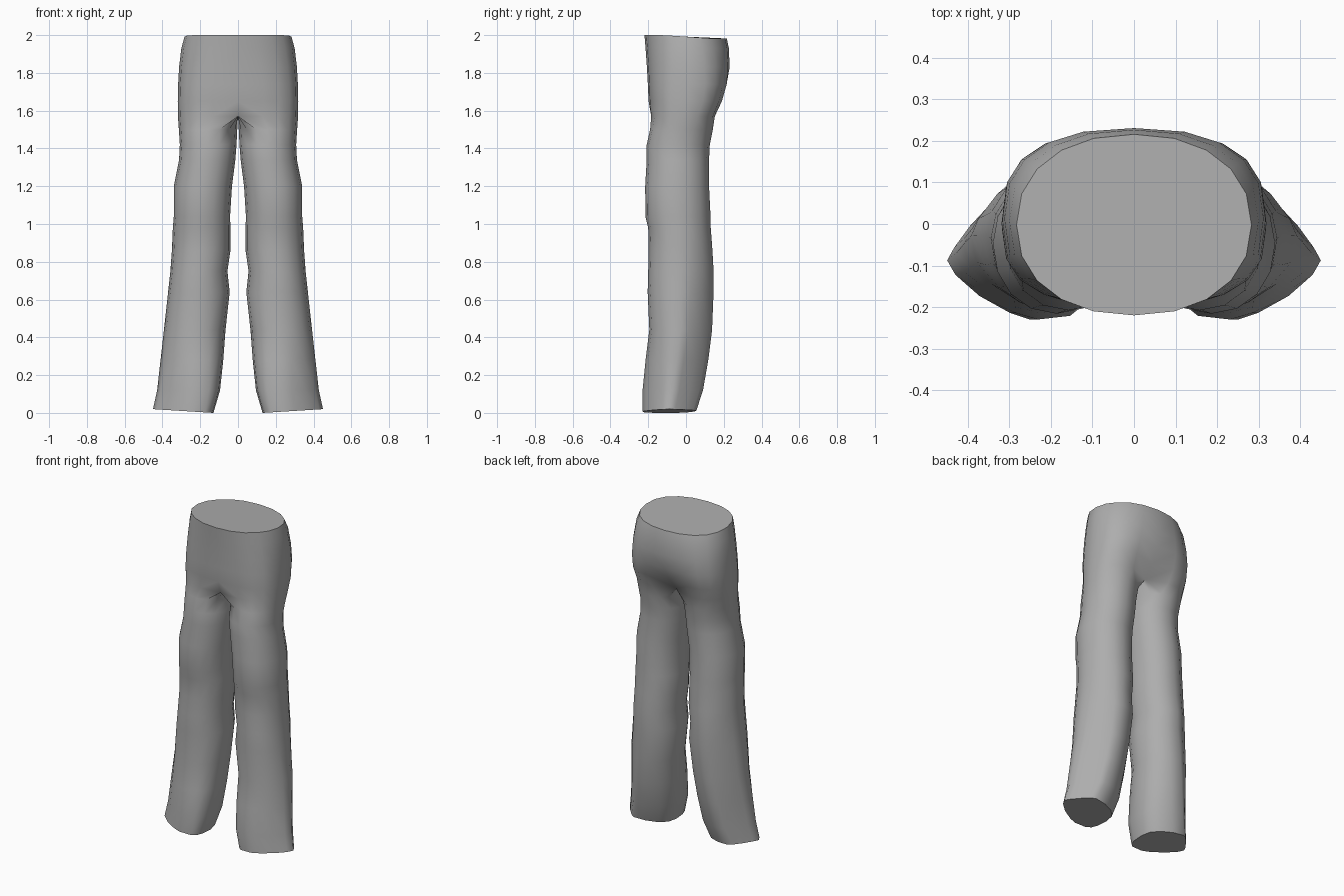
import bpy, bmesh
from math import sin, cos, radians, copysign

if "Cube" in bpy.data.objects:
    bpy.data.objects.remove(bpy.data.objects["Cube"])

# Hip sections: z, half width, front y, back y, roundness, front cleft, back cleft
HIPS = [
    (2.00, 0.283, -0.220, 0.216, 2.2, 0.00, 0.00),
    (1.93, 0.300, -0.214, 0.227, 2.3, 0.00, 0.00),
    (1.83, 0.312, -0.207, 0.231, 2.5, 0.00, 0.00),
    (1.74, 0.317, -0.202, 0.225, 2.7, 0.00, 0.01),
    (1.65, 0.319, -0.198, 0.203, 2.8, 0.00, 0.04),
    (1.57, 0.318, -0.194, 0.170, 2.6, 0.02, 0.07),
]
# Leg sections: z, inner x, outer x, front y, back y
LEGS = [
    (1.50, 0.004, 0.313, -0.190, 0.142),
    (1.42, 0.008, 0.308, -0.208, 0.126),
    (1.34, 0.014, 0.312, -0.208, 0.122),
    (1.20, 0.032, 0.340, -0.216, 0.122),
    (1.04, 0.042, 0.340, -0.215, 0.130),
    (0.98, 0.040, 0.345, -0.200, 0.131),
    (0.86, 0.040, 0.350, -0.198, 0.140),
    (0.75, 0.056, 0.358, -0.200, 0.146),
    (0.64, 0.044, 0.370, -0.203, 0.146),
    (0.44, 0.066, 0.392, -0.194, 0.138),
    (0.28, 0.078, 0.410, -0.214, 0.118),
    (0.12, 0.095, 0.428, -0.230, 0.090),
    (0.01, 0.130, 0.450, -0.230, 0.055),
]


def clamp(v):
    return min(1, max(0, v))


def power(v, e):
    return copysign(abs(v) ** (2 / e), v)


def hip_ring(z, w, yf, yb, e, cf, cb):
    """Half ring from front centre round the side to back centre."""
    pts = []
    for i in range(11):
        a = radians(-90 + 18 * i)
        x = w * power(cos(a), e) if 0 < i < 10 else 0.0
        y = (yf + yb) / 2 + (yb - yf) / 2 * power(sin(a), e)
        y += cf * {0: 1, 1: 0.15}.get(i, 0) - cb * {10: 1, 9: 0.15}.get(i, 0)
        dip = 0.018 * clamp((y + 0.12) / 0.26) if z > 1.99 else 0
        pts.append((x, y, z - dip))
    return pts


def leg_ring(z, xi, xo, yf, yb):
    """Closed ring; turns from round to a pointed outer corner at the hem."""
    t = clamp((0.5 - z) / 0.5)
    cx, cy = (xi + xo) / 2, (yf + yb) / 2
    pts = []
    for i in range(16):
        a = radians(-112.5 + 22.5 * i)
        c, s = cos(a), sin(a)
        if c < 0:
            e = 2.1 + (0.9 if s < 0 else 0.1) * t
        elif s > 0:
            e = 2.0 - 0.75 * clamp((1.1 - z) / 0.8)
        else:
            e = 2.1 - 0.75 * t
        y = cy + (yb - yf) / 2 * power(s, e)
        x = cx + (xo - xi) / 2 * power(c, e) + 0.04 * t * s * (1 - c * c)
        lift = 0.02 * (x - xi) / (xo - xi) - 0.01 if z < 0.05 else 0
        pts.append((x, y, max(0, z + lift)))
    return pts


bm = bmesh.new()

# Seat and waist, half of it
hips = [[bm.verts.new(p) for p in hip_ring(*h)] for h in HIPS]
for a, b in zip(hips, hips[1:]):
    for i in range(10):
        bm.faces.new((a[i], b[i], b[i + 1], a[i + 1]))
bm.faces.new(hips[0])

# Crotch seam joins front centre to back centre
front, back = hips[-1][0].co, hips[-1][10].co
seam = [bm.verts.new(back.lerp(front, k / 6)) for k in range(1, 6)]

# Leg
rings = [hips[-1] + seam] + [[bm.verts.new(p) for p in leg_ring(*r)] for r in LEGS]
for a, b in zip(rings, rings[1:]):
    for i in range(16):
        j = (i + 1) % 16
        bm.faces.new((a[i], b[i], b[j], a[j]))
bm.faces.new(rings[-1])

mesh = bpy.data.meshes.new("trousers")
bm.to_mesh(mesh)
bm.free()
trousers = bpy.data.objects.new("trousers", mesh)
bpy.context.collection.objects.link(trousers)

# Dark grey cloth
cloth = bpy.data.materials.new("grey cloth")
cloth.diffuse_color = (0.42, 0.42, 0.42, 1)
cloth.use_nodes = True
cloth.node_tree.nodes["Principled BSDF"].inputs["Base Color"].default_value = cloth.diffuse_color
mesh.materials.append(cloth)

# Other half by mirroring
mirror = trousers.modifiers.new("mirror", "MIRROR")
mirror.use_axis[0] = True
mirror.merge_threshold = 0.0005
bpy.context.view_layer.objects.active = trousers
trousers.select_set(True)
bpy.ops.object.modifier_apply(modifier="mirror")

# Outward normals on the whole closed body
bm = bmesh.new()
bm.from_mesh(mesh)
bmesh.ops.recalc_face_normals(bm, faces=bm.faces)
bm.to_mesh(mesh)
bm.free()
bpy.ops.object.shade_smooth_by_angle(angle=radians(65))
